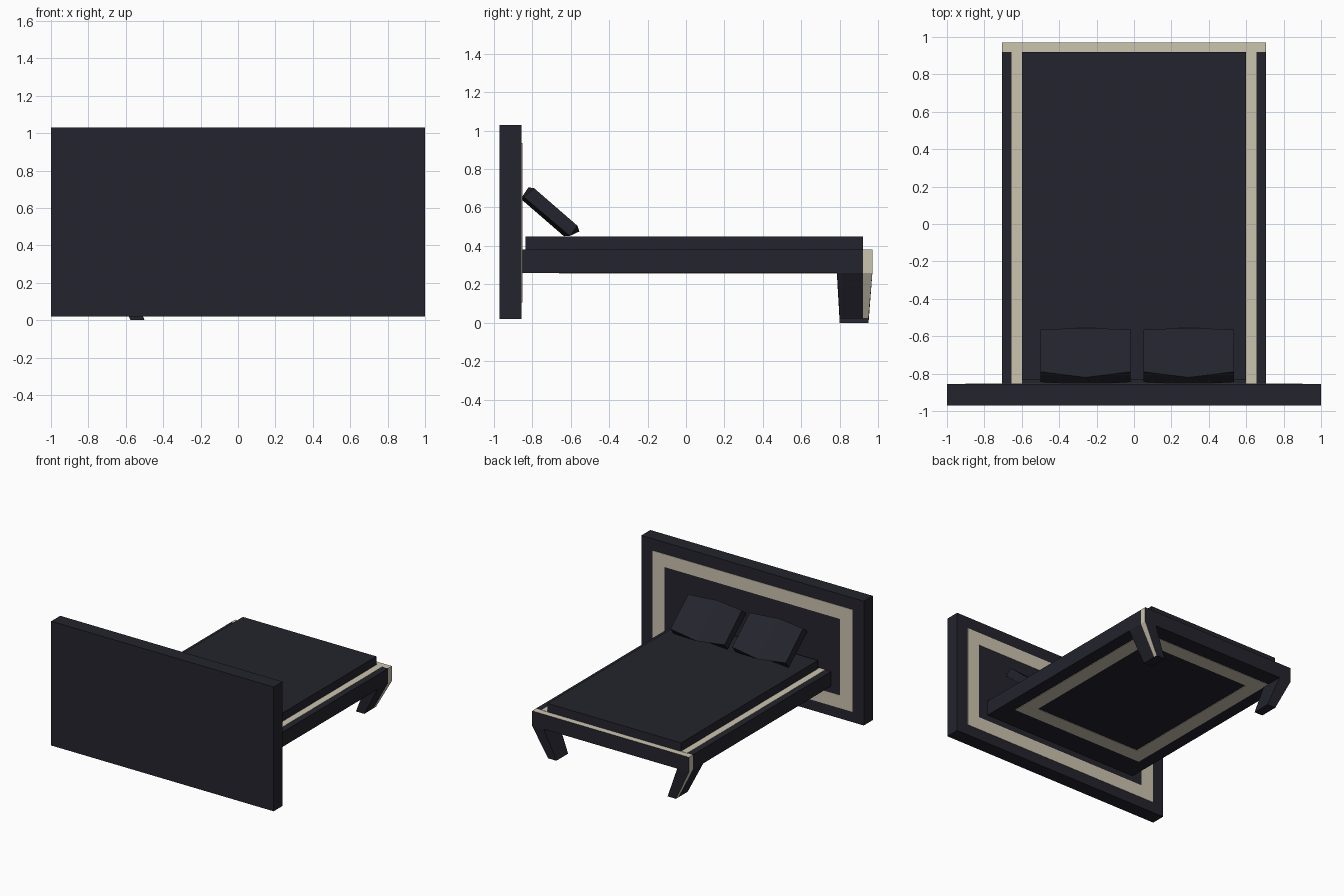
import bpy, bmesh

if "Cube" in bpy.data.objects:
    bpy.data.objects.remove(bpy.data.objects["Cube"])


def material(name, col):
    m = bpy.data.materials.new(name)
    m.diffuse_color = (*col, 1)
    m.use_nodes = True
    m.node_tree.nodes["Principled BSDF"].inputs["Base Color"].default_value = m.diffuse_color
    return m


DARK = material("charcoal", (0.017, 0.017, 0.026))
CREAM = material("cream trim", (0.60, 0.55, 0.43))


def loft(name, sections, mats=(DARK,), rule=None):
    """Skin equal-length rings of points, cap the ends, colour faces by rule(normal)."""
    bm = bmesh.new()
    rings = [[bm.verts.new(p) for p in s] for s in sections]
    n = len(rings[0])
    for a, b in zip(rings, rings[1:]):
        for i in range(n):
            j = (i + 1) % n
            bm.faces.new((a[i], a[j], b[j], b[i]))
    bm.faces.new(rings[0])
    bm.faces.new(rings[-1])
    bmesh.ops.recalc_face_normals(bm, faces=bm.faces)
    bm.normal_update()
    if rule:
        for f in bm.faces:
            f.material_index = 1 if rule(f.normal) else 0
    me = bpy.data.meshes.new(name)
    bm.to_mesh(me)
    bm.free()
    for m in mats:
        me.materials.append(m)
    ob = bpy.data.objects.new(name, me)
    bpy.context.collection.objects.link(ob)
    return ob


def rect(x0, x1, y0, y1, z):
    return [(x0, y0, z), (x1, y0, z), (x1, y1, z), (x0, y1, z)]


def box(name, x0, x1, y0, y1, z0, z1, mats=(DARK,), rule=None):
    return loft(name, [rect(x0, x1, y0, y1, z0), rect(x0, x1, y0, y1, z1)], mats, rule)


# Headboard with a framed inlay on the bed side
box("headboard", -1, 1, -0.97, -0.855, 0.02, 1.03)
ya, yb = -0.856, -0.852
box("headboard_inlay_top", -0.9, 0.9, ya, yb, 0.83, 0.935, (CREAM,))
box("headboard_inlay_bottom", -0.9, 0.9, ya, yb, 0.105, 0.21, (CREAM,))
for side, s in (("left", -1), ("right", 1)):
    xs = sorted((s * 0.79, s * 0.9))
    box("headboard_inlay_" + side, *xs, ya, yb, 0.21, 0.83, (CREAM,))

# Bed base with underside inlay
box("bed_base", -0.705, 0.705, -0.855, 0.92, 0.26, 0.38)
box("base_inlay_foot", -0.6, 0.6, 0.72, 0.84, 0.257, 0.261, (CREAM,))
box("base_inlay_head", -0.6, 0.6, -0.66, -0.54, 0.257, 0.261, (CREAM,))

# Foot panel: dark faces, cream edges
box("foot_panel", -0.705, 0.705, 0.92, 0.97, 0.26, 0.38, (DARK, CREAM),
    lambda n: abs(n.y) < 0.5 and n.z > -0.5)

# Mattress
box("mattress", -0.6, 0.6, -0.835, 0.92, 0.38, 0.45)

# Rail strips, underside strips and slanted legs on both sides
for side, s, z in (("left", -1, 0.0), ("right", 1, 0.022)):
    def span(a, b):
        return sorted((s * a, s * b))
    box("rail_strip_" + side, *span(0.6, 0.655), -0.855, 0.92, 0.379, 0.382, (CREAM,))
    box("base_inlay_" + side, *span(0.48, 0.6), -0.54, 0.72, 0.257, 0.261, (CREAM,))
    bot, top = span(0.5, 0.575), span(0.6, 0.705)
    loft("leg_" + side, [rect(*bot, 0.80, 0.92, z), rect(*top, 0.785, 0.92, 0.26)])
    loft("leg_front_" + side, [rect(*bot, 0.92, 0.95, z), rect(*top, 0.92, 0.97, 0.26)],
         (DARK, CREAM), lambda n: n.x * s > 0.5)

# Pillows leaning on the headboard: creased along the middle
END = [(-0.845, 0.655), (-0.79, 0.70), (-0.565, 0.505), (-0.605, 0.452)]
MID = [(-0.86, 0.645), (-0.82, 0.705), (-0.555, 0.475), (-0.635, 0.45)]
for side, x0, x1 in (("left", -0.5, -0.02), ("right", 0.05, 0.535)):
    parts = ((x0, END), ((x0 + x1) / 2, MID), (x1, END))
    loft("pillow_" + side, [[(x, y, z) for y, z in p] for x, p in parts])
